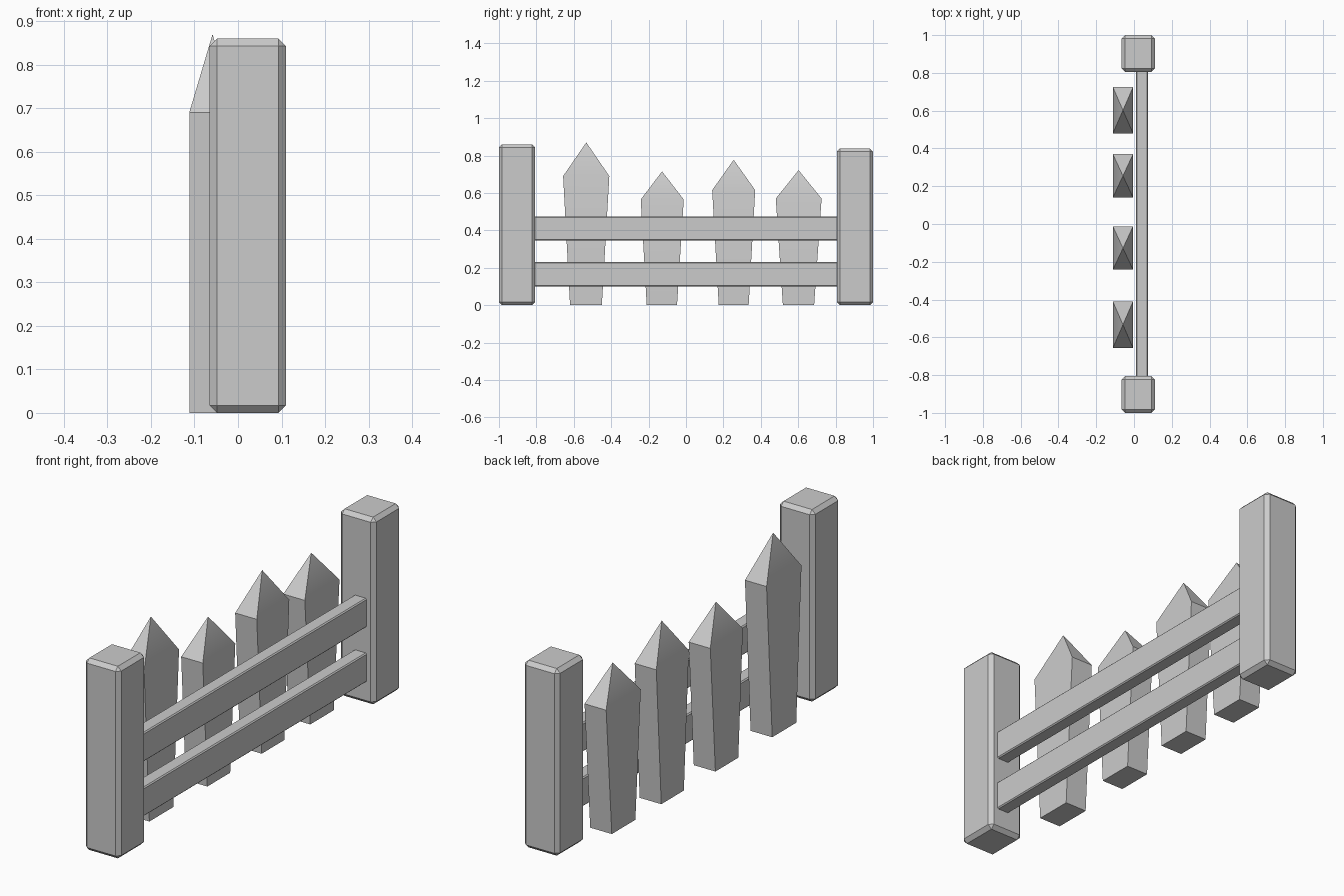
import bpy
import bmesh
import math

cube = bpy.data.objects.get("Cube")
if cube:
    bpy.data.objects.remove(cube, do_unlink=True)

GREY = (0.6, 0.6, 0.6, 1.0)
grey = bpy.data.materials.new("plain_grey")
grey.use_nodes = True
grey.diffuse_color = GREY
grey.node_tree.nodes["Principled BSDF"].inputs["Base Color"].default_value = GREY


def finish(name, bm):
    """Turn a bmesh into a shaded, coloured object."""
    bmesh.ops.recalc_face_normals(bm, faces=bm.faces[:])
    mesh = bpy.data.meshes.new(name)
    bm.to_mesh(mesh)
    bm.free()
    mesh.materials.append(grey)
    obj = bpy.data.objects.new(name, mesh)
    bpy.context.collection.objects.link(obj)
    bpy.ops.object.select_all(action='DESELECT')
    obj.select_set(True)
    bpy.context.view_layer.objects.active = obj
    bpy.ops.object.shade_smooth_by_angle(angle=math.radians(30))
    return obj


def chamfered_box(name, low, high, chamfer):
    bm = bmesh.new()
    bmesh.ops.create_cube(bm, size=1)
    for v in bm.verts:
        v.co = [(a + b) / 2 + c * (b - a) for a, b, c in zip(low, high, v.co)]
    bmesh.ops.bevel(bm, geom=bm.edges[:], offset=chamfer, segments=1,
                    affect='EDGES', profile=0.5)
    return finish(name, bm)


def picket(name, foot, shoulder, shoulder_z, tip_y, tip_z):
    """Board widening to its shoulders, then closing to a pyramid point."""
    back, front = -0.112, -0.005
    bm = bmesh.new()
    rings = []
    for (y0, y1), z in ((foot, 0), (shoulder, shoulder_z)):
        rings.append([bm.verts.new((x, y, z)) for x, y in
                      ((back, y0), (front, y0), (front, y1), (back, y1))])
    tip = bm.verts.new(((back + front) / 2, tip_y, tip_z))
    bm.faces.new(rings[0])
    for i in range(4):
        j = (i + 1) % 4
        bm.faces.new((rings[0][i], rings[0][j], rings[1][j], rings[1][i]))
        bm.faces.new((rings[1][i], rings[1][j], tip))
    return finish(name, bm)


# End posts
chamfered_box("front_post", (-0.065, -1, 0), (0.11, -0.806, 0.86), 0.017)
chamfered_box("back_post", (-0.065, 0.806, 0), (0.11, 1, 0.838), 0.017)

# Horizontal rails
for name, z in (("lower_rail", 0.1), ("upper_rail", 0.345)):
    chamfered_box(name, (0.011, -0.812, z), (0.073, 0.812, z + 0.13), 0.005)

# Pointed pickets of uneven height
pickets = (
    ((-0.62, -0.45), (-0.657, -0.41), 0.69, -0.533, 0.87),
    ((-0.21, -0.048), (-0.242, -0.012), 0.565, -0.128, 0.715),
    ((0.175, 0.335), (0.14, 0.37), 0.615, 0.255, 0.777),
    ((0.518, 0.685), (0.48, 0.725), 0.57, 0.602, 0.722),
)
for number, shape in enumerate(pickets, 1):
    picket(f"picket_{number}", *shape)
